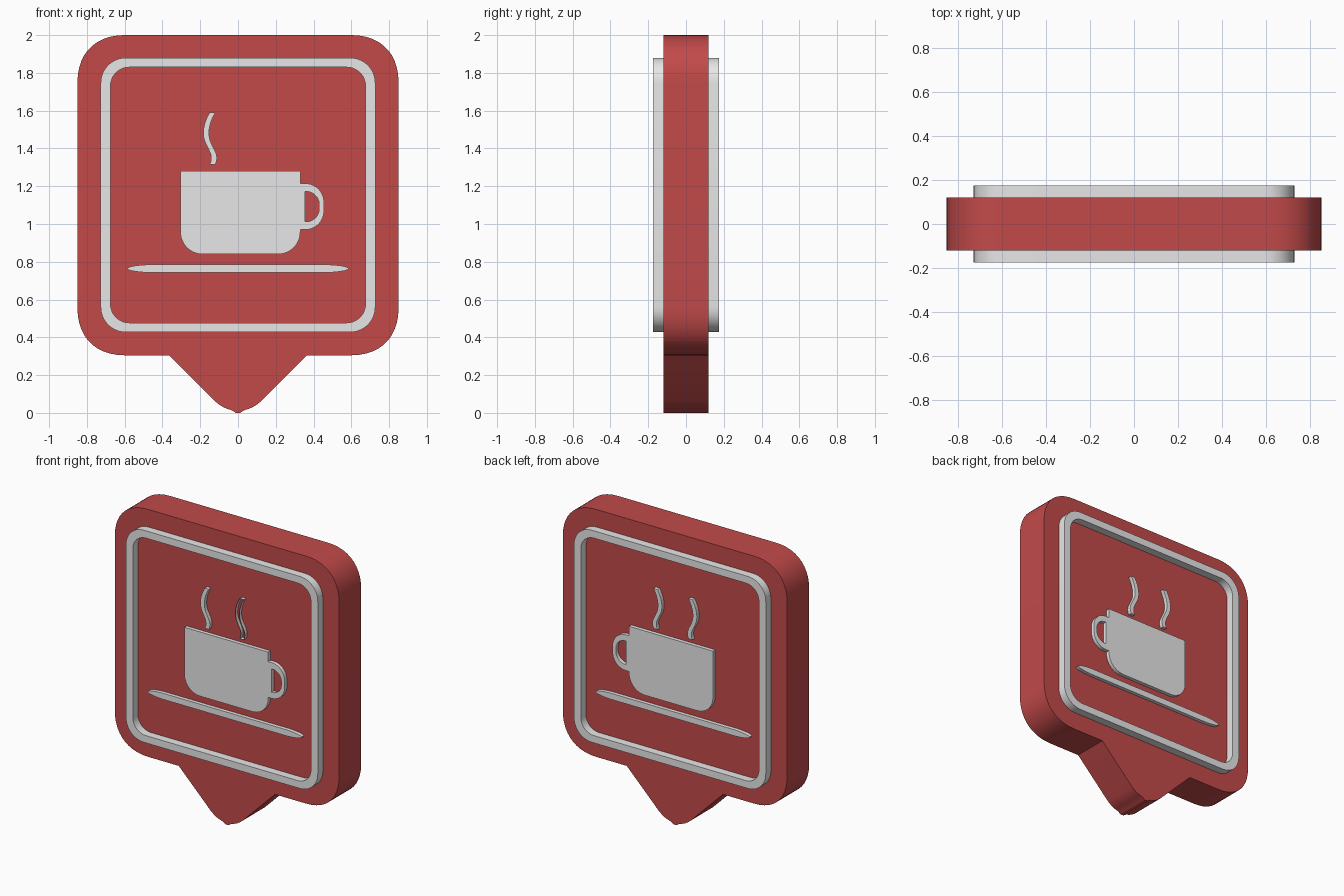
import bpy
import bmesh
from mathutils import Vector
from mathutils.geometry import interpolate_bezier

cube = bpy.data.objects.get("Cube")
if cube:
    bpy.data.objects.remove(cube, do_unlink=True)


def material(name, color):
    mat = bpy.data.materials.new(name)
    mat.use_nodes = True
    mat.diffuse_color = color
    mat.node_tree.nodes["Principled BSDF"].inputs["Base Color"].default_value = color
    return mat


RED = material("sign red", (0.54, 0.068, 0.068, 1))
WHITE = material("off white", (0.8, 0.8, 0.8, 1))


def curve(a, b, c, d, steps=12):
    """Points along a cubic curve in the x-z plane."""
    pts = [Vector((p[0], p[1], 0)) for p in (a, b, c, d)]
    return [(p.x, p.y) for p in interpolate_bezier(*pts, steps)]


def rounded_rect(left, right, bottom, top, radii, k=0.56):
    """Outline from bottom right, counterclockwise; radius 0 gives a sharp corner."""
    corners = [(right, bottom), (right, top), (left, top), (left, bottom)]
    into = [(1, 0), (0, 1), (-1, 0), (0, -1)]
    outline = []
    for i, (corner, r) in enumerate(zip(corners, radii)):
        if r == 0:
            outline.append(corner)
            continue
        c, d, e = Vector(corner), Vector(into[i]), Vector(into[(i + 1) % 4])
        outline += curve(c - d * r, c - d * r * (1 - k), c + e * r * (1 - k), c + e * r)
    return outline


def plate(name, outer, half, mat, inner=None, open_front=False):
    """Solid extruded along y from an outline, with an optional matching hole."""
    bm = bmesh.new()

    def loop(points, y):
        return [bm.verts.new((x, y, z)) for x, z in points]

    def wall(a, b):
        for i in range(len(a)):
            j = (i + 1) % len(a)
            bm.faces.new((a[j], a[i], b[i], b[j]))

    front, back = loop(outer, -half), loop(outer, half)
    wall(front, back)
    if inner:
        hole_front, hole_back = loop(inner, -half), loop(inner, half)
        wall(hole_front, front)
        wall(back, hole_back)
        wall(hole_back, hole_front)
    else:
        bm.faces.new(back[::-1])
        if not open_front:
            bm.faces.new(front)
    mesh = bpy.data.meshes.new(name)
    bm.to_mesh(mesh)
    bm.free()
    mesh.materials.append(mat)
    obj = bpy.data.objects.new(name, mesh)
    bpy.context.collection.objects.link(obj)
    bpy.ops.object.select_all(action='DESELECT')
    obj.select_set(True)
    bpy.context.view_layer.objects.active = obj
    bpy.ops.object.shade_smooth_by_angle()
    return obj


# Sign board with the rounded pointer below
tip = curve((-0.12, 0.06), (-0.05, -0.005), (0.05, -0.005), (0.12, 0.06))
tip = [(x, max(z, 0) if abs(x) > 0.02 else 0) for x, z in tip]
board = rounded_rect(-0.85, 0.85, 0.305, 2, [0.25] * 4, k=0.62)
plate("sign_board", board + [(-0.365, 0.305)] + tip + [(0.365, 0.305)], 0.12, RED)

# Raised border, standing out on both sides
plate("border_frame",
      rounded_rect(-0.727, 0.727, 0.427, 1.88, [0.135] * 4), 0.175, WHITE,
      inner=rounded_rect(-0.675, 0.675, 0.477, 1.83, [0.1] * 4))

# Cup and handle
ICON = 0.145
plate("cup", rounded_rect(-0.305, 0.33, 0.84, 1.28, [0.12, 0, 0, 0.12]), ICON, WHITE)
plate("cup_handle",
      rounded_rect(0.33, 0.455, 0.97, 1.215, [0.1, 0.1, 0, 0]), ICON, WHITE,
      inner=rounded_rect(0.355, 0.43, 1.012, 1.172, [0.07, 0.07, 0, 0]))

# Saucer with tapered ends
half_saucer = curve((0.48, 0.743), (0.62, 0.75), (0.62, 0.778), (0.48, 0.785))
plate("saucer", half_saucer + [(-x, z) for x, z in half_saucer[::-1]], ICON, WHITE)

# Two wavy wisps of steam
wave = curve((-0.135, 1.59), (-0.165, 1.54), (-0.18, 1.48), (-0.158, 1.43))[:-1]
wave += curve((-0.158, 1.43), (-0.135, 1.38), (-0.115, 1.36), (-0.135, 1.315))
for name, shift, is_open in (("steam_right", 0, False), ("steam_left", 0.265, True)):
    w = 0.015
    outline = [(x + shift - w, z) for x, z in wave]
    outline += [(x + shift + w, z) for x, z in wave[::-1]]
    plate(name, outline, ICON, WHITE, open_front=is_open)
